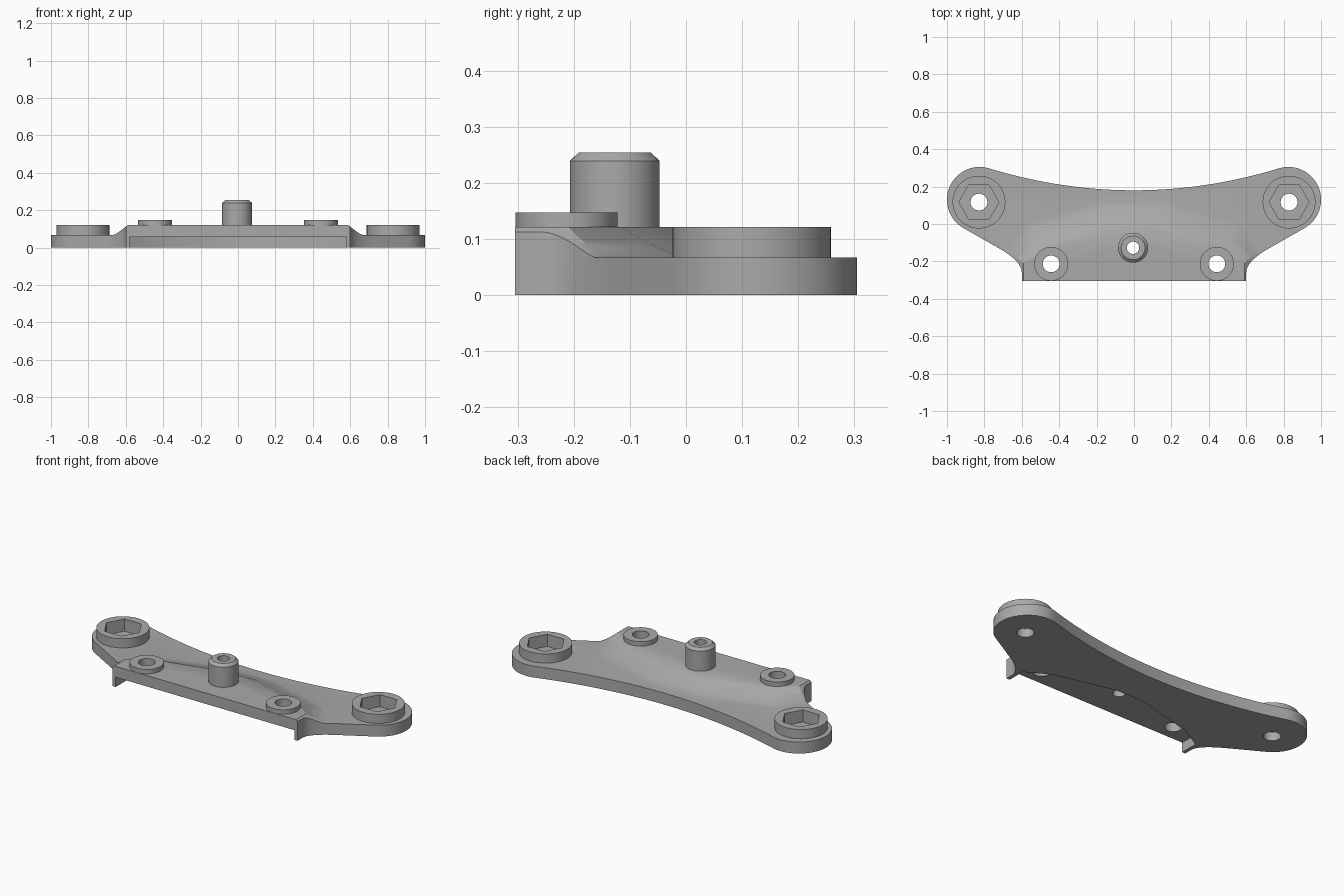
import bpy, bmesh, math
from mathutils import Vector

cube = bpy.data.objects.get("Cube")
if cube:
    bpy.data.objects.remove(cube, do_unlink=True)

grey = bpy.data.materials.new("mid_grey")
grey.use_nodes = True
COLOUR = (0.4, 0.4, 0.4, 1)
grey.diffuse_color = COLOUR
grey.node_tree.nodes["Principled BSDF"].inputs["Base Color"].default_value = COLOUR


def loft(name, rings):
    """Skin a stack of equal rings and cap both ends."""
    bm = bmesh.new()
    rows = [[bm.verts.new(p) for p in ring] for ring in rings]
    n = len(rows[0])
    for a, b in zip(rows, rows[1:]):
        for i in range(n):
            j = (i + 1) % n
            bm.faces.new((a[i], a[j], b[j], b[i]))
    bm.faces.new(rows[0])
    bm.faces.new(rows[-1])
    bmesh.ops.recalc_face_normals(bm, faces=bm.faces)
    mesh = bpy.data.meshes.new(name)
    bm.to_mesh(mesh)
    bm.free()
    mesh.materials.append(grey)
    ob = bpy.data.objects.new(name, mesh)
    bpy.context.collection.objects.link(ob)
    return ob


def at(pts, z):
    return [(x, y, z) for x, y in pts]


def prism(name, pts, z0, z1):
    return loft(name, [at(pts, z0), at(pts, z1)])


def circle(c, r, n=48):
    return [(c[0] + r * math.cos(math.tau * i / n), c[1] + r * math.sin(math.tau * i / n))
            for i in range(n)]


def mirrored(half):
    """Close a right-hand half path with its left-hand copy."""
    return half + [(-x, y) for x, y in reversed(half) if abs(x) > 1e-5]


def boolean(ob, tool, operation="DIFFERENCE"):
    mod = ob.modifiers.new("cut", "BOOLEAN")
    mod.operation, mod.solver, mod.object = operation, "EXACT", tool
    bpy.context.view_layer.objects.active = ob
    bpy.ops.object.modifier_apply(modifier=mod.name)


def smooth(ob):
    bpy.ops.object.select_all(action="DESELECT")
    ob.select_set(True)
    bpy.context.view_layer.objects.active = ob
    bpy.ops.object.shade_smooth_by_angle(angle=math.radians(25))


# Plate outline: front edge, fillet, rounded ear, hollow back
half = [(0.6, -0.305)]
p, c, q = Vector((0.6, -0.26)), Vector((0.6, -0.2)), Vector((0.72, -0.131))
for i in range(13):
    t = i / 12
    half.append(tuple(p * (1 - t) ** 2 + c * 2 * t * (1 - t) + q * t * t))
for i in range(33):
    a = math.radians(-60 + 166 * i / 32)
    half.append((0.825 + 0.175 * math.cos(a), 0.13 + 0.175 * math.sin(a)))
half += [(0.777 * (1 - i / 20), 0.18 + 0.118 * (1 - i / 20) ** 2) for i in range(1, 21)]
plate = prism("plate", mirrored(half), 0, 0.3)

# Raised middle: flat top flowing down to the thin ears
inner = mirrored([(0.59, -0.4), (0.59, -0.21), (0.45, -0.115), (0.08, -0.025)])
outer = mirrored([(0.67, -0.5), (0.67, -0.14), (0.56, 0.0), (0.16, 0.12)])
rings = []
for i in range(9):
    t = i / 8
    mix = [Vector(a).lerp(Vector(b), t) for a, b in zip(inner, outer)]
    rings.append(at(mix, 0.067 + 0.054 * (1 - t) ** 1.3))
wide = [(x * 6, y * 6) for x, y in mirrored([(0.67, -0.5), (0.67, -0.14), (0.56, 0.3), (0.16, 0.4)])]
rings += [at(wide, 0.067), at(wide, -0.2)]
terrain = loft("terrain_cutter", rings)
boolean(plate, terrain, "INTERSECT")

# Open pocket under the front
pocket = prism("pocket_cutter", mirrored([(0.58, -0.5), (0.58, -0.2), (0.45, -0.125), (0.09, -0.035)]),
               -0.1, 0.057)
boolean(plate, pocket)
cutters = [terrain, pocket]
parts = [plate]

# Paired bosses: hexagonal nut seats on the ears, small pads at the front
for side, label in ((1, "left"), (-1, "right")):
    ear = (side * 0.829, 0.117)
    seat = prism(label + "_nut_seat", circle(ear, 0.141, 64), 0.067, 0.121)
    hexagon = prism(label + "_hex_cutter", circle(ear, 0.107, 6), 0.05, 0.3)
    bolt = prism(label + "_bolt_cutter", circle(ear, 0.045), -0.1, 0.3)
    front = (side * 0.443, -0.213)
    pad = prism(label + "_screw_pad", circle(front, 0.091, 64), 0.121, 0.147)
    screw = prism(label + "_screw_cutter", circle(front, 0.045), -0.1, 0.3)
    for ob, tool in ((seat, hexagon), (plate, hexagon), (plate, bolt), (pad, screw), (plate, screw)):
        boolean(ob, tool)
    cutters += [hexagon, bolt, screw]
    parts += [seat, pad]

# Hollow centre post with chamfered rim
centre = (-0.005, -0.127)
post = loft("centre_post", [at(circle(centre, r), z) for r, z in
                            ((0.08, 0.121), (0.08, 0.239), (0.064, 0.254))])
bore = prism("bore_cutter", circle(centre, 0.033), -0.1, 0.4)
boolean(post, bore)
boolean(plate, bore)
cutters.append(bore)
parts.append(post)

for ob in cutters:
    bpy.data.objects.remove(ob, do_unlink=True)
for ob in parts:
    smooth(ob)
